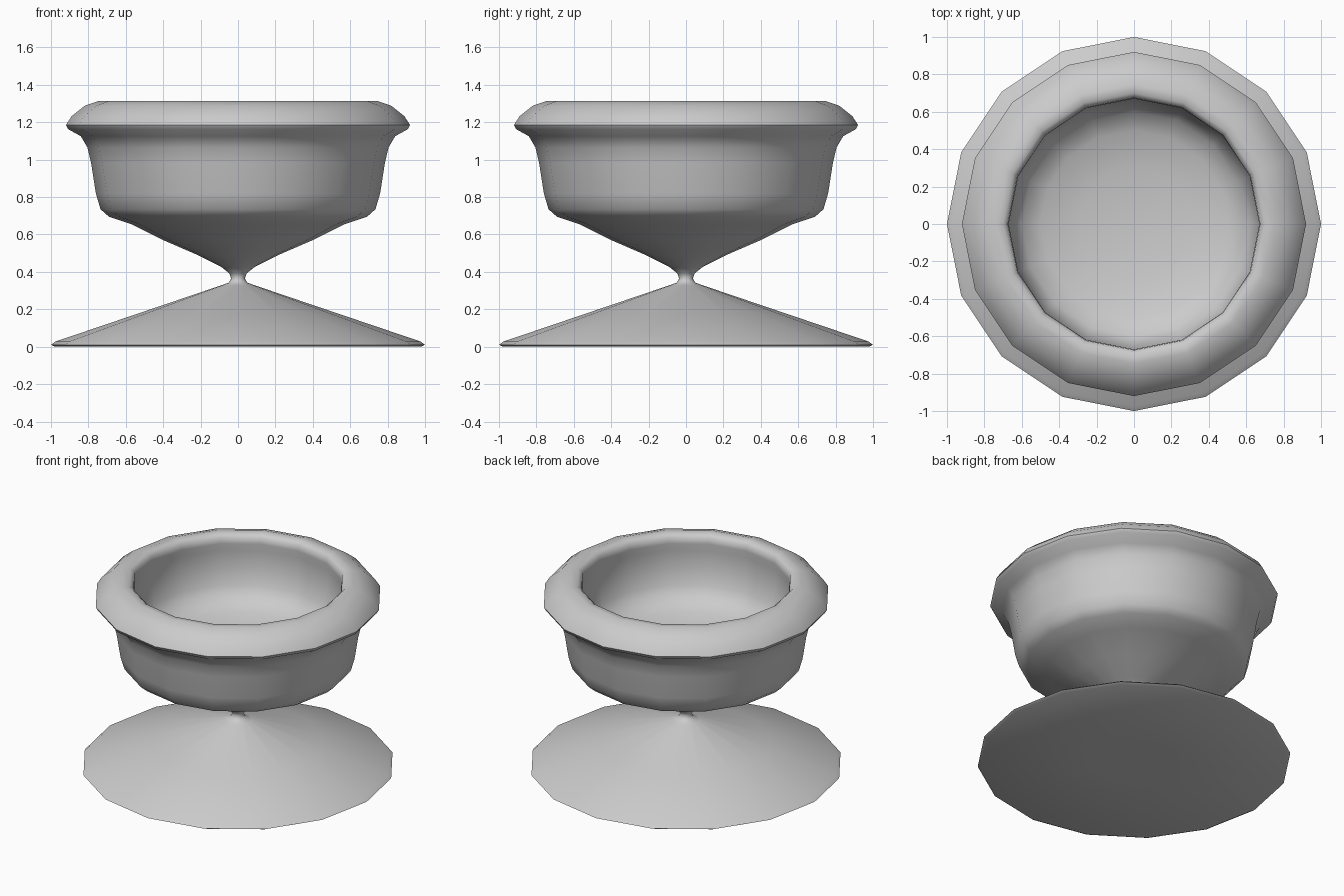
import bpy, bmesh, math
from mathutils import Vector

if "Cube" in bpy.data.objects:
    bpy.data.objects.remove(bpy.data.objects["Cube"])

SIDES = 16


def lathe(name, profile):
    """Revolve an (r, z) profile around the z axis."""
    bm = bmesh.new()
    verts = [bm.verts.new((r, 0, z)) for r, z in profile]
    edges = [bm.edges.new(pair) for pair in zip(verts, verts[1:])]
    bmesh.ops.spin(bm, geom=verts + edges, cent=Vector(), axis=Vector((0, 0, 1)),
                   angle=math.tau, steps=SIDES, use_duplicate=False)
    bmesh.ops.remove_doubles(bm, verts=bm.verts[:], dist=0.0005)
    bmesh.ops.recalc_face_normals(bm, faces=bm.faces[:])
    mesh = bpy.data.meshes.new(name)
    bm.to_mesh(mesh)
    bm.free()
    obj = bpy.data.objects.new(name, mesh)
    bpy.context.collection.objects.link(obj)
    bpy.ops.object.select_all(action='DESELECT')
    obj.select_set(True)
    bpy.context.view_layer.objects.active = obj
    bpy.ops.object.shade_smooth_by_angle(angle=math.radians(50))
    return obj


# Conical foot and pinched stem
foot = [(0, 0.005), (0.24, 0.003), (0.98, 0), (1.0, 0.01), (0.975, 0.028),
        (0.55, 0.172), (0.09, 0.328), (0.05, 0.342), (0.037, 0.365)]
# Outside of the bowl
bowl_outside = [(0.046, 0.392), (0.09, 0.427), (0.22, 0.492), (0.4, 0.57), (0.57, 0.655),
                (0.69, 0.695), (0.735, 0.735), (0.76, 0.82), (0.785, 0.98), (0.805, 1.065),
                (0.84, 1.125)]
# Rolled rim
rim = [(0.908, 1.163), (0.92, 1.185), (0.89, 1.232), (0.82, 1.288), (0.745, 1.314),
       (0.70, 1.312), (0.675, 1.29), (0.67, 1.25)]
# Hollow of the bowl
bowl_inside = [(0.68, 1.2), (0.67, 1.08), (0.645, 0.97), (0.6, 0.9), (0.5, 0.85),
               (0.3, 0.815), (0, 0.79)]

lathe("goblet", foot + bowl_outside + rim + bowl_inside)
